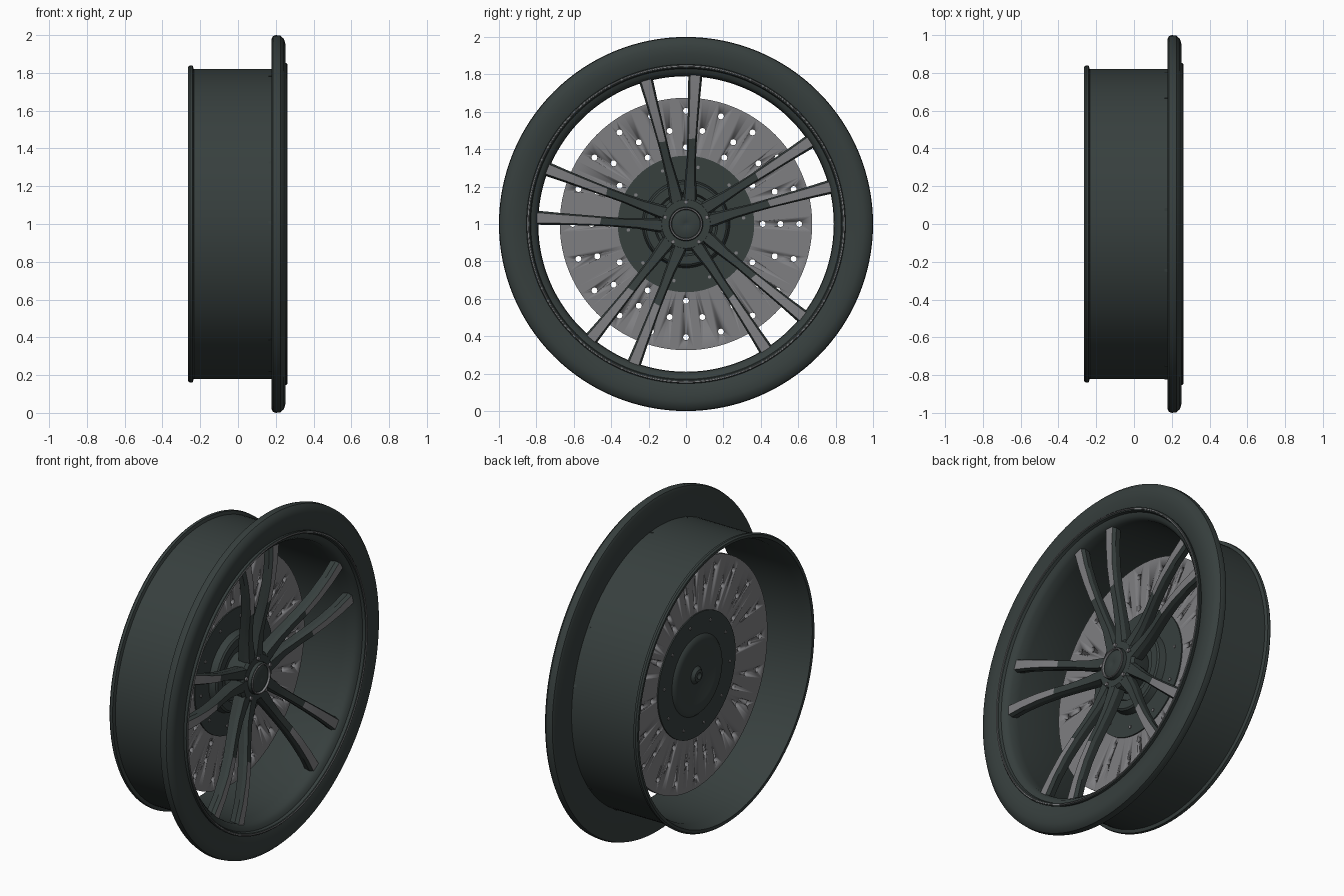
import bpy, bmesh
from math import sin, cos, pi, radians

cube = bpy.data.objects.get("Cube")
if cube:
    bpy.data.objects.remove(cube, do_unlink=True)


def material(name, colour):
    m = bpy.data.materials.new(name)
    m.use_nodes = True
    m.diffuse_color = (*colour, 1)
    m.node_tree.nodes["Principled BSDF"].inputs["Base Color"].default_value = (*colour, 1)
    return m


DARK = material("dark slate", (0.038, 0.05, 0.048))
GREY = material("machined grey", (0.21, 0.21, 0.22))


def finish(name, bm, mats, angle=35):
    bmesh.ops.recalc_face_normals(bm, faces=bm.faces)
    mesh = bpy.data.meshes.new(name)
    bm.to_mesh(mesh)
    bm.free()
    for m in mats:
        mesh.materials.append(m)
    ob = bpy.data.objects.new(name, mesh)
    bpy.context.collection.objects.link(ob)
    bpy.ops.object.select_all(action='DESELECT')
    ob.select_set(True)
    bpy.context.view_layer.objects.active = ob
    bpy.ops.object.shade_smooth_by_angle(angle=radians(angle))
    return ob


def add_lathe(bm, profile, centre=(0, 1), n=96, closed=True):
    """Turn (x, radius) points about an axis parallel to x; zero radius makes a pole."""
    rings = []
    for x, r in profile:
        if r == 0:
            rings.append([bm.verts.new((x, centre[0], centre[1]))] * n)
        else:
            rings.append([bm.verts.new((x, centre[0] + r * cos(2 * pi * i / n),
                                        centre[1] + r * sin(2 * pi * i / n)))
                          for i in range(n)])
    pairs = list(zip(rings, rings[1:]))
    if closed:
        pairs.append((rings[-1], rings[0]))
    for a, b in pairs:
        for i in range(n):
            j = (i + 1) % n
            corners = list(dict.fromkeys((a[i], a[j], b[j], b[i])))
            if len(corners) > 2:
                bm.faces.new(corners)


def lathe(name, profile, mat, closed=True, n=96):
    bm = bmesh.new()
    add_lathe(bm, profile, n=n, closed=closed)
    return finish(name, bm, [mat])


def pegs(name, mat, groups, x0, x1, n=12):
    """Rings of small cylinders: each group is (count, ring radius, peg radius, start angle)."""
    bm = bmesh.new()
    for count, ring, r, start in groups:
        for k in range(count):
            a = radians(start) + 2 * pi * k / count
            add_lathe(bm, [(x0, 0), (x0, r), (x1, r), (x1, 0)],
                      (ring * cos(a), 1 + ring * sin(a)), n, False)
    return finish(name, bm, [mat])


# Tyre sidewall, barrel and bright rim line
lathe("tyre", [(0.18, 0.815), (0.178, 0.98), (0.185, 0.995), (0.2, 1.0), (0.225, 0.997),
               (0.243, 0.98), (0.252, 0.95), (0.252, 0.91), (0.243, 0.87), (0.235, 0.845),
               (0.22, 0.82)], DARK, n=128)
lathe("barrel", [(-0.262, 0.815), (-0.264, 0.832), (-0.255, 0.84), (-0.24, 0.838),
                 (-0.234, 0.82), (0.2, 0.82), (0.24, 0.85), (0.256, 0.853), (0.261, 0.845),
                 (0.256, 0.835), (0.24, 0.83), (0.232, 0.81), (0.21, 0.793),
                 (0.15, 0.79), (-0.2, 0.795)], DARK, n=128)
lathe("rim_line", [(0.255, 0.840), (0.2625, 0.842), (0.2625, 0.847), (0.255, 0.849)], GREY, n=128)

# Drilled brake disc
disc = lathe("brake_disc", [(-0.065, 0.34), (-0.065, 0.675), (-0.035, 0.675), (-0.035, 0.34)], GREY)
cutter = pegs("hole_cutter", GREY, [(20, 0.605, 0.016, 0), (18, 0.505, 0.016, 0),
                                    (12, 0.41, 0.016, 0)], -0.1, 0.0)
cutter.hide_render = True
mod = disc.modifiers.new("holes", 'BOOLEAN')
mod.object = cutter
mod.solver = 'EXACT'
bpy.context.view_layer.objects.active = disc
bpy.ops.object.modifier_apply(modifier=mod.name)
bpy.data.objects.remove(cutter, do_unlink=True)

# Disc carrier: plain flange with a stepped front and a dished back
lathe("disc_carrier", [(-0.065, 0), (-0.088, 0.02), (-0.085, 0.035), (-0.068, 0.05),
                       (-0.068, 0.1), (-0.085, 0.16), (-0.09, 0.2), (-0.082, 0.225),
                       (-0.072, 0.235), (-0.072, 0.365), (-0.028, 0.365), (-0.028, 0.235),
                       (0.01, 0.225), (0.018, 0.215), (0.018, 0.17), (0.0, 0.16),
                       (0.0, 0)], DARK, closed=False)
pegs("carrier_bolts", GREY, [(10, 0.31, 0.009, 78)], -0.077, -0.023)

# Hub, centre cap and wheel bolts
lathe("hub", [(-0.01, 0), (-0.01, 0.12), (0.07, 0.14), (0.115, 0.145), (0.13, 0.13),
              (0.13, 0)], DARK, closed=False)
lathe("centre_cap", [(0.12, 0.092), (0.15, 0.09), (0.155, 0.084), (0.145, 0.076),
                     (0.15, 0.06), (0.155, 0.03), (0.15, 0.012), (0.148, 0)],
      DARK, closed=False, n=48)
lathe("cap_ring", [(0.148, 0.078), (0.157, 0.08), (0.157, 0.086), (0.148, 0.088)], GREY, n=48)
pegs("wheel_bolts", GREY, [(5, 0.117, 0.011, 18)], 0.11, 0.14)

# Twin spokes: (radius, sideways offset, width, front x, depth)
STATIONS = [(0.06, 0.03, 0.075, 0.128, 0.07), (0.15, 0.038, 0.075, 0.13, 0.07),
            (0.25, 0.05, 0.058, 0.138, 0.065), (0.35, 0.066, 0.05, 0.158, 0.06),
            (0.45, 0.08, 0.052, 0.183, 0.06), (0.56, 0.097, 0.058, 0.203, 0.058),
            (0.68, 0.116, 0.066, 0.214, 0.055), (0.805, 0.136, 0.078, 0.216, 0.055)]
# Cross-section: (share of width, share of depth behind the front)
SECTION = [(-0.4, 1), (-0.5, 0.35), (-0.36, 0), (0.36, 0), (0.5, 0.35), (0.4, 1)]
FRONT = 2


def spoke(name, angle, side):
    bm = bmesh.new()
    rings = []
    for r, off, w, x, d in STATIONS:
        ring = []
        for u, v in SECTION:
            t = side * off + u * w
            ring.append(bm.verts.new((x - v * d, r * cos(angle) - t * sin(angle),
                                      1 + r * sin(angle) + t * cos(angle))))
        rings.append(ring)
    n = len(SECTION)
    for s, (a, b) in enumerate(zip(rings, rings[1:])):
        for i in range(n):
            j = (i + 1) % n
            face = bm.faces.new((a[i], a[j], b[j], b[i]))
            # Machined face on the outer part of the front only
            face.material_index = int(i == FRONT and STATIONS[s][0] > 0.4)
    bm.faces.new(rings[0])
    bm.faces.new(rings[-1])
    finish(name, bm, [DARK, GREY], 25)


for k in range(5):
    for side, label in ((-1, "a"), (1, "b")):
        spoke(f"spoke_{k + 1}{label}", radians(24 + 72 * k), side)
